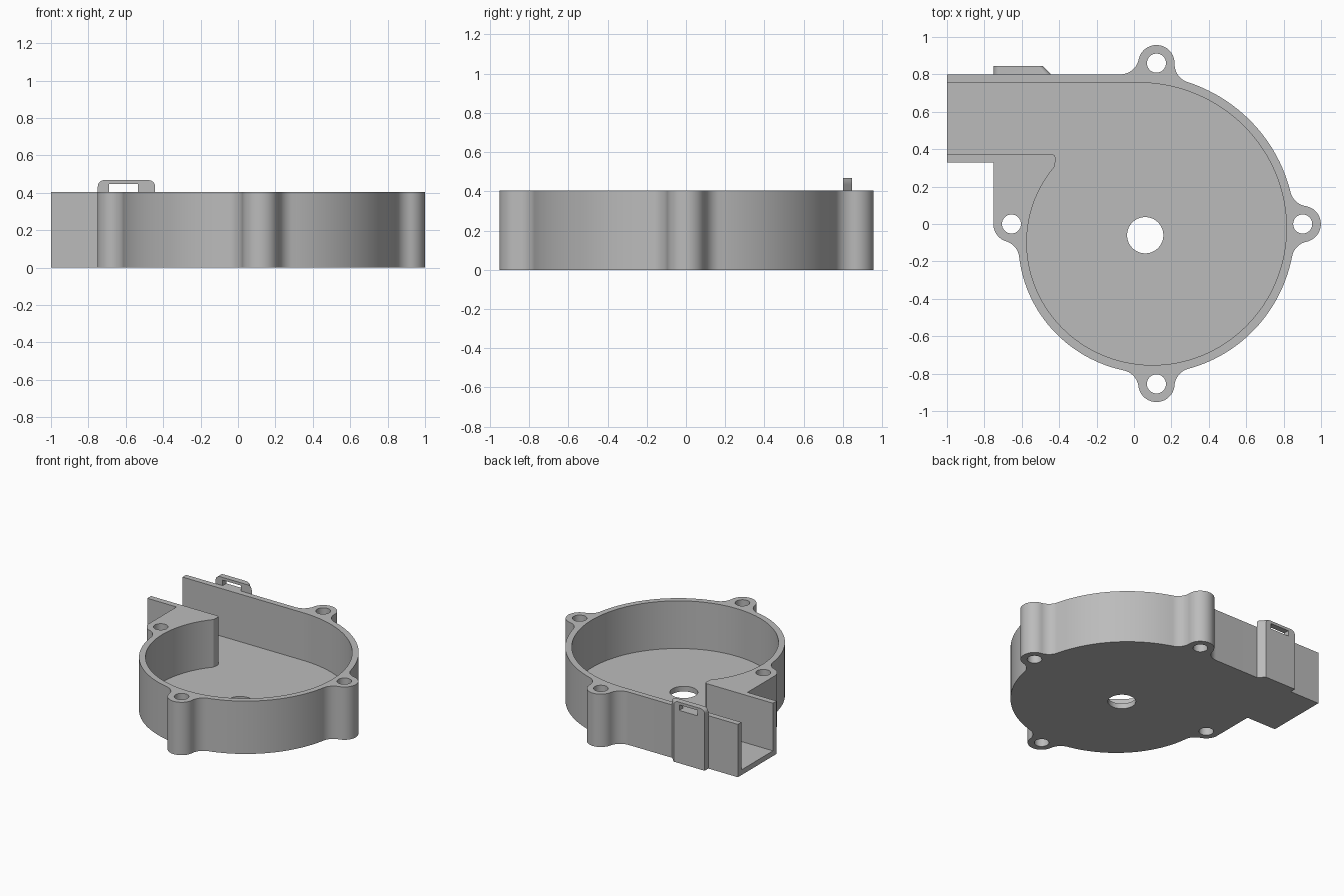
import bpy, bmesh, math
from mathutils import Vector

cube = bpy.data.objects.get("Cube")
if cube:
    bpy.data.objects.remove(cube, do_unlink=True)

grey = bpy.data.materials.new("plain grey")
grey.use_nodes = True
grey.diffuse_color = (0.5, 0.5, 0.5, 1)
grey.node_tree.nodes["Principled BSDF"].inputs["Base Color"].default_value = (0.5, 0.5, 0.5, 1)

HUB = Vector((0.06, -0.06))
HEIGHT, FLOOR, WALL = 0.405, 0.04, 0.045
EAR, FILLET, HOLE = 0.097, 0.1, 0.051
TOP_Y = 0.8
EARS = [Vector(p) for p in ((0.12, 0.86), (0.902, 0), (0.12, -0.855), (-0.655, 0))]


def spiral(t, offset=0.0):
    """Point on the volute, t measured clockwise from straight up."""
    r = 0.815 - 0.0388 * t + offset
    return HUB + r * Vector((math.sin(t), math.cos(t)))


def spiral_run(t0, t1, offset, n):
    return [spiral(t0 + (t1 - t0) * i / n, offset) for i in range(n + 1)]


def arc(c, r, a0, a1, n=12):
    return [c + r * Vector((math.cos(a0 + (a1 - a0) * i / n), math.sin(a0 + (a1 - a0) * i / n)))
            for i in range(n + 1)]


def heading(a, b):
    return math.atan2(b.y - a.y, b.x - a.x)


def fillet(c, start, end):
    """Concave corner about c, turning from start towards end the short way."""
    a0 = heading(c, start)
    turn = (heading(c, end) - a0 + math.pi) % math.tau - math.pi
    return arc(c, FILLET, a0, a0 + turn)


def fillet_angle(ear, side):
    """Volute angle where a fillet touches both the wall and the ear."""
    d = ear - HUB
    mid = math.atan2(d.x, d.y) % math.tau
    lo, hi = 0.0, 0.6
    for _ in range(40):
        m = (lo + hi) / 2
        if (spiral(mid + side * m, WALL + FILLET) - ear).length < EAR + FILLET:
            lo = m
        else:
            hi = m
    return mid + side * lo


def prism(name, pts, depth, place):
    """Extrude a profile; place maps (u, v, w) to a position."""
    bm = bmesh.new()
    rings = [[bm.verts.new(place(p[0], p[1], w)) for p in pts] for w in depth]
    bm.faces.new(rings[0])
    bm.faces.new(rings[1])
    for i in range(len(pts)):
        j = (i + 1) % len(pts)
        bm.faces.new((rings[0][i], rings[0][j], rings[1][j], rings[1][i]))
    bmesh.ops.recalc_face_normals(bm, faces=bm.faces)
    me = bpy.data.meshes.new(name)
    bm.to_mesh(me)
    bm.free()
    me.materials.append(grey)
    ob = bpy.data.objects.new(name, me)
    bpy.context.collection.objects.link(ob)
    return ob


def upright(u, v, w):
    return (u, v, w)


def carve(ob, cutters):
    """Subtract the cutters, then smooth the curved sides."""
    for c in cutters:
        c.hide_render = True
        mod = ob.modifiers.new("cut", 'BOOLEAN')
        mod.operation, mod.solver, mod.object = 'DIFFERENCE', 'EXACT', c
    bpy.context.view_layer.update()
    deps = bpy.context.evaluated_depsgraph_get()
    me = bpy.data.meshes.new_from_object(ob.evaluated_get(deps))
    ob.modifiers.clear()
    ob.data = me
    for c in cutters:
        bpy.data.objects.remove(c, do_unlink=True)
    me.shade_smooth()
    me.set_sharp_from_angle(angle=math.radians(30))


# Housing outline, clockwise from the outlet's outer corner
outline = [Vector((-1, TOP_Y))]
leave = None
for i, ear in enumerate(EARS):
    if i == 0:
        rise = TOP_Y + FILLET - ear.y
        before = Vector((ear.x - math.sqrt((EAR + FILLET) ** 2 - rise ** 2), TOP_Y + FILLET))
        touch = Vector((before.x, TOP_Y))
    else:
        t = fillet_angle(ear, -1)
        outline += spiral_run(leave, t, WALL, 28)[1:-1]
        before, touch = spiral(t, WALL + FILLET), spiral(t, WALL)
    outline += fillet(before, touch, ear)
    a0 = heading(ear, before)
    if i < 3:
        leave = fillet_angle(ear, 1)
        after = spiral(leave, WALL + FILLET)
        a1 = heading(ear, after)
    else:
        a1 = math.pi
    sweep = (a0 - a1) % math.tau
    outline += arc(ear, EAR, a0, a0 - sweep, 24)[1:]
    if i < 3:
        outline += fillet(after, ear, spiral(leave, WALL))[1:]
outline += [Vector((EARS[3].x - EAR, 0.33)), Vector((-1, 0.33))]
housing = prism("fan_housing", outline, (0, HEIGHT), upright)

# Open volute chamber with its outlet channel and rounded tongue
start = -0.048
chamber = [Vector((-1.1, spiral(start).y))] + spiral_run(start, 5.36, 0, 110)
chamber += [Vector(p) for p in ((-0.42, 0.335), (-0.418, 0.35), (-0.423, 0.365), (-0.437, 0.375), (-1.1, 0.375))]
cutters = [prism("chamber_cutter", chamber, (FLOOR, 0.6), upright)]

# Screw holes and the shaft hole
for ear in EARS:
    cutters.append(prism("screw_cutter", arc(ear, HOLE, 0, math.tau, 32)[:-1], (-0.1, 0.6), upright))
cutters.append(prism("shaft_cutter", arc(HUB, 0.097, 0, math.tau, 48)[:-1], (-0.1, 0.2), upright))
carve(housing, cutters)

# Cable loop strapped to the outlet wall, with one bevelled side
X0, X1, LOOP_TOP, R = -0.75, -0.443, 0.468, 0.035
BACK = 0.845
loop = [Vector((X0, 0)), *arc(Vector((X0 + R, LOOP_TOP - R)), R, math.pi, math.pi / 2, 8),
        *arc(Vector((X1 - R, LOOP_TOP - R)), R, math.pi / 2, 0, 8), Vector((X1, 0))]


def on_wall(u, v, w):
    return (u - (0.045 if w == BACK and u > -0.5 else 0), w, v)


strap = prism("cable_loop", loop, (TOP_Y, BACK), on_wall)
slot = [(-0.69, HEIGHT), (-0.69, 0.447), (-0.535, 0.447), (-0.535, HEIGHT)]
carve(strap, [prism("slot_cutter", slot, (0.7, 0.95), lambda u, v, w: (u, w, v))])
